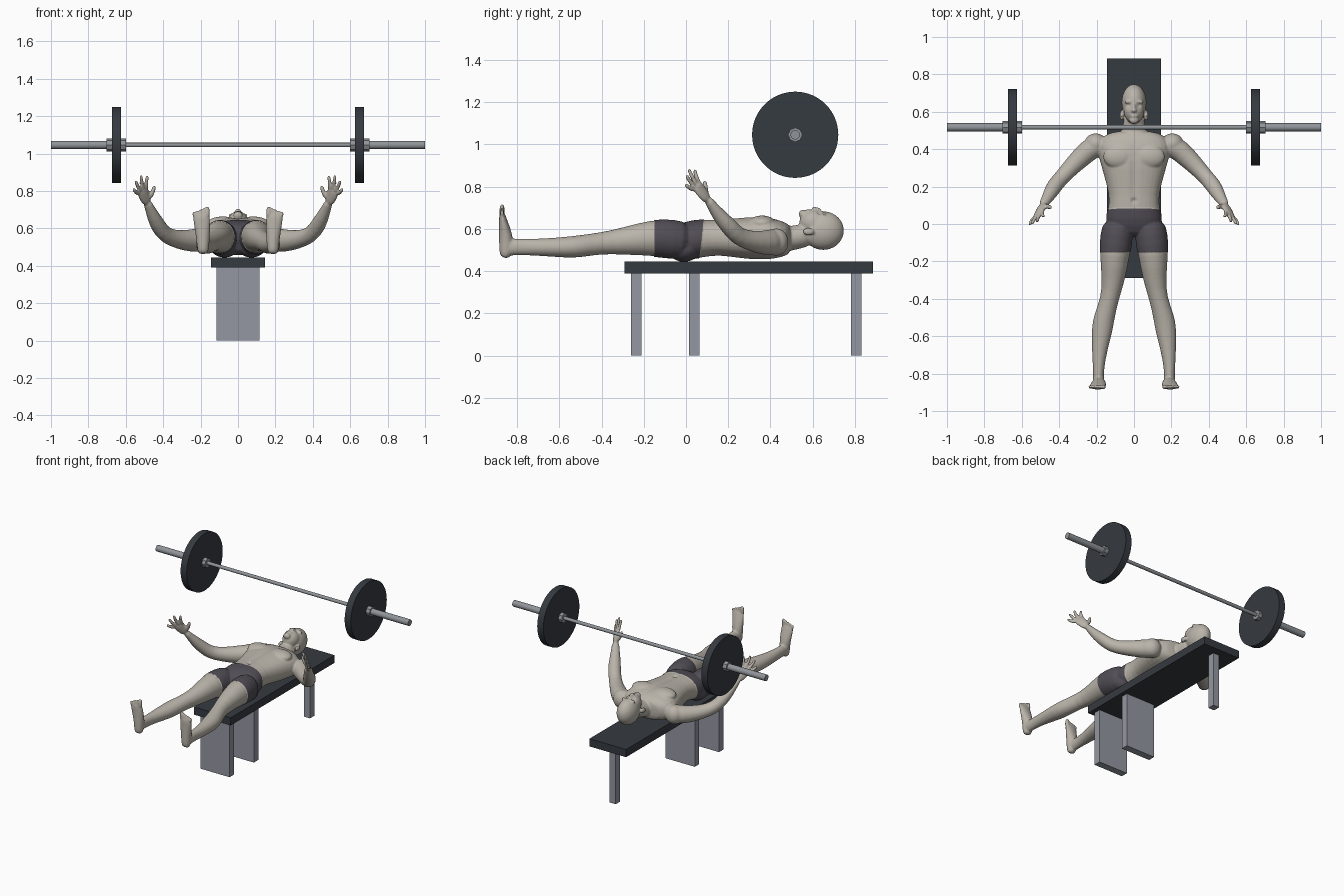
import bpy, bmesh, math
from mathutils import Vector, Matrix

default = bpy.data.objects.get("Cube")
if default:
    bpy.data.objects.remove(default, do_unlink=True)


def material(name, rgb):
    mat = bpy.data.materials.new(name)
    mat.use_nodes = True
    mat.diffuse_color = (*rgb, 1)
    mat.node_tree.nodes["Principled BSDF"].inputs["Base Color"].default_value = (*rgb, 1)
    return mat


skin = material("skin", (.49, .455, .40))
cloth = material("dark shorts", (.082, .076, .092))
black = material("dark padding", (.036, .043, .052))
steel = material("bar steel", (.28, .30, .32))
frame = material("frame grey", (.30, .31, .36))


def add_object(name, bm, mats, angle=35):
    mesh = bpy.data.meshes.new(name)
    bm.to_mesh(mesh)
    bm.free()
    for mat in mats:
        mesh.materials.append(mat)
    mesh.shade_smooth()
    mesh.set_sharp_from_angle(angle=math.radians(angle))
    obj = bpy.data.objects.new(name, mesh)
    bpy.context.collection.objects.link(obj)
    return obj


def box(name, low, high, mat):
    low, high = Vector(low), Vector(high)
    bm = bmesh.new()
    place = Matrix.Translation((low + high) / 2) @ Matrix.Diagonal((*(high - low), 1))
    bmesh.ops.create_cube(bm, size=1, matrix=place)
    add_object(name, bm, [mat])


def rod(name, x0, x1, radius, sides, mat):
    bm = bmesh.new()
    place = Matrix.Translation(((x0 + x1) / 2, .517, 1.046)) @ Matrix.Rotation(math.pi / 2, 4, 'Y')
    bmesh.ops.create_cone(bm, cap_ends=True, segments=sides, radius1=radius,
                          radius2=radius, depth=abs(x1 - x0), matrix=place)
    add_object(name, bm, [mat])


# Bench
box("bench_pad", (-.145, -.29, .39), (.145, .885, .445), black)
box("front_leg", (-.115, -.26, 0), (.115, -.21, .39), frame)
box("middle_leg", (-.115, .015, 0), (.115, .065, .39), frame)
box("back_leg", (-.024, .78, 0), (.024, .83, .39), frame)

# Barbell
rod("bar_grip", -.61, .61, .012, 20, steel)
for side, s in (("left", 1), ("right", -1)):
    rod(side + "_plate", s * .626, s * .674, .204, 64, black)
    rod(side + "_inner_collar", s * .6, s * .626, .034, 8, steel)
    rod(side + "_outer_collar", s * .674, s * .703, .034, 8, steel)
    rod(side + "_sleeve", s * .703, s, .022, 24, steel)


# Body building helpers
body = bmesh.new()
SIDES = 16


def loft(rings, ref=(0, 0, 1), s=1, power=2):
    """Closed tube through rings of (x, y, z, half width, half depth)."""
    ref = Vector((ref[0] * s, ref[1], ref[2]))
    centres = [Vector((r[0] * s, r[1], r[2])) for r in rings]
    loops = []
    for i, ring in enumerate(rings):
        t = (centres[min(i + 1, len(rings) - 1)] - centres[max(i - 1, 0)]).normalized()
        u = ref.cross(t).normalized()
        v = t.cross(u)
        loop = []
        for k in range(SIDES):
            c, n = math.cos(math.tau * k / SIDES), math.sin(math.tau * k / SIDES)
            c = math.copysign(abs(c) ** (2 / power), c) * ring[3] * 1.03
            n = math.copysign(abs(n) ** (2 / power), n) * ring[4] * 1.03
            loop.append(body.verts.new(centres[i] + u * c + v * n))
        loops.append(loop)
    for a, b in zip(loops, loops[1:]):
        for k in range(SIDES):
            j = (k + 1) % SIDES
            body.faces.new((a[k], a[j], b[j], b[k]))
    body.faces.new(loops[0][::-1])
    body.faces.new(loops[-1])


def ball(centre, radii):
    place = Matrix.Translation(centre) @ Matrix.Diagonal((*radii, 1))
    bmesh.ops.create_uvsphere(body, u_segments=20, v_segments=12, radius=1, matrix=place)


def digit(base, tip, r, s, bend=(0, 0, 0)):
    """Finger or toe with a slight bend."""
    base, tip = Vector(base), Vector(tip)
    path = [base.lerp(tip, f) for f in (0, .5, .92, 1)]
    path[1] += Vector(bend)
    sizes = (r, r, r * .85, r * .6)
    loft([(*p, q, q) for p, q in zip(path, sizes)], (.3, 1, .1), s)


# Torso and neck
loft([(0, -.07, .535, .10, .06), (0, 0, .543, .157, .088), (0, .08, .556, .135, .09),
      (0, .15, .56, .13, .083), (0, .25, .557, .155, .095), (0, .34, .557, .182, .103),
      (0, .42, .553, .20, .096), (0, .475, .55, .165, .077), (0, .5, .55, .09, .058)],
     power=2.4)
loft([(0, .44, .55, .09, .07), (0, .52, .558, .055, .052), (0, .6, .58, .055, .06)])

# Head
ball((0, .65, .592), (.068, .10, .092))
ball((0, .605, .63), (.056, .07, .062))
ball((0, .555, .67), (.026, .022, .022))
ball((0, .618, .684), (.011, .026, .02))
ball((0, .607, .693), (.016, .011, .014))
ball((0, .578, .684), (.022, .011, .01))

for s in (1, -1):
    # Face, chest and seat masses
    ball((s * .066, .58, .588), (.011, .028, .018))
    ball((s * .026, .652, .67), (.026, .01, .013))
    ball((s * .082, .36, .628), (.085, .065, .036))
    ball((s * .072, -.01, .505), (.078, .075, .058))
    ball((s * .205, .428, .538), (.062, .058, .065))
    # Leg
    loft([(.085, .02, .545, .075, .08), (.092, -.06, .55, .085, .092),
          (.103, -.16, .56, .081, .085), (.11, -.3, .541, .06, .063),
          (.13, -.4, .533, .047, .05), (.16, -.5, .518, .055, .052),
          (.17, -.56, .513, .057, .05), (.185, -.68, .513, .04, .04),
          (.19, -.78, .515, .028, .038), (.19, -.83, .515, .03, .04),
          (.188, -.86, .508, .026, .038)], s=s)
    # Foot
    loft([(.187, -.862, .462, .022, .016), (.187, -.852, .485, .031, .032),
          (.187, -.85, .54, .035, .035), (.19, -.858, .6, .041, .027),
          (.195, -.868, .65, .045, .017), (.196, -.872, .682, .042, .012)],
         (0, 1, 0), s)
    for i in range(5):
        x = .163 + .0175 * i
        size = .013 if i == 0 else .0095
        digit((x, -.872, .66), (x + .002, -.87, .716 - .007 * i), size, s)
    # Arm
    loft([(.16, .43, .545, .055, .06), (.225, .41, .535, .06, .063),
          (.28, .36, .535, .055, .055), (.34, .3, .545, .046, .046),
          (.39, .245, .565, .04, .042), (.425, .205, .61, .043, .04),
          (.45, .16, .66, .036, .034), (.475, .12, .715, .026, .022),
          (.487, .1, .745, .024, .02)], s=s)
    # Hand
    loft([(.483, .107, .73, .023, .017), (.497, .083, .765, .034, .017),
          (.509, .057, .798, .038, .014), (.513, .05, .81, .034, .011)],
         (-.31, -.37, -.1), s)
    tips = [(.485, .04, .882), (.52, .012, .885), (.548, 0, .855), (.56, -.005, .812)]
    first, last = Vector((.487, .068, .807)), Vector((.529, .044, .78))
    for i, tip in enumerate(tips):
        digit(first.lerp(last, i / 3), tip, .0105, s, (.005, -.006, 0))
    digit((.482, .098, .755), (.445, .088, .828), .0125, s, (-.006, 0, -.006))

# Fuse the masses into one smooth skin
bmesh.ops.recalc_face_normals(body, faces=body.faces[:])
rough = add_object("body_rough", body, [skin])
rough.modifiers.new("round", 'SUBSURF').levels = 1
fuse = rough.modifiers.new("fuse", 'REMESH')
fuse.mode, fuse.voxel_size = 'VOXEL', .0055
soften = rough.modifiers.new("soften", 'SMOOTH')
soften.factor, soften.iterations = .5, 5
graph = bpy.context.evaluated_depsgraph_get()
fused = bpy.data.meshes.new_from_object(rough.evaluated_get(graph))
bm = bmesh.new()
bm.from_mesh(fused)
bpy.data.objects.remove(rough, do_unlink=True)

# Grooves: eyes, navel, breastbone and spine
dents = [((.027, .634, .68), .013, .009), ((-.027, .634, .68), .013, .009),
         ((0, .125, .645), .012, .01)]
for v in bm.verts:
    for centre, size, depth in dents:
        v.co.z -= depth * math.exp(-((v.co - Vector(centre)).length / size) ** 2)
    if .03 < v.co.y < .46:
        fade = math.sin(math.pi * (v.co.y - .03) / .43)
        groove = fade * math.exp(-(v.co.x / .018) ** 2)
        v.co.z += -.007 * groove if v.co.z > .6 else .01 * groove if v.co.z < .5 else 0

# Shorts: cut clean edges, colour the band and raise it slightly
waist, hem = (Vector((0, .082, .63)), Vector((0, 1, -.12))), (Vector((0, -.15, .55)), Vector((0, 1, 0)))
for point, normal in (waist, hem):
    bmesh.ops.bisect_plane(bm, geom=bm.verts[:] + bm.edges[:] + bm.faces[:], dist=.0002,
                           plane_co=point, plane_no=normal)
bm.normal_update()
raised = set()
for f in bm.faces:
    c = f.calc_center_median()
    below = (c - waist[0]).dot(waist[1]) < 0
    above = (c - hem[0]).dot(hem[1]) > 0
    f.material_index = int(below and above and abs(c.x) < .28)
    f.smooth = True
    if f.material_index:
        raised.update(f.verts)
for v in raised:
    v.co += v.normal * .003
add_object("lifter_body", bm, [skin, cloth], 70)
